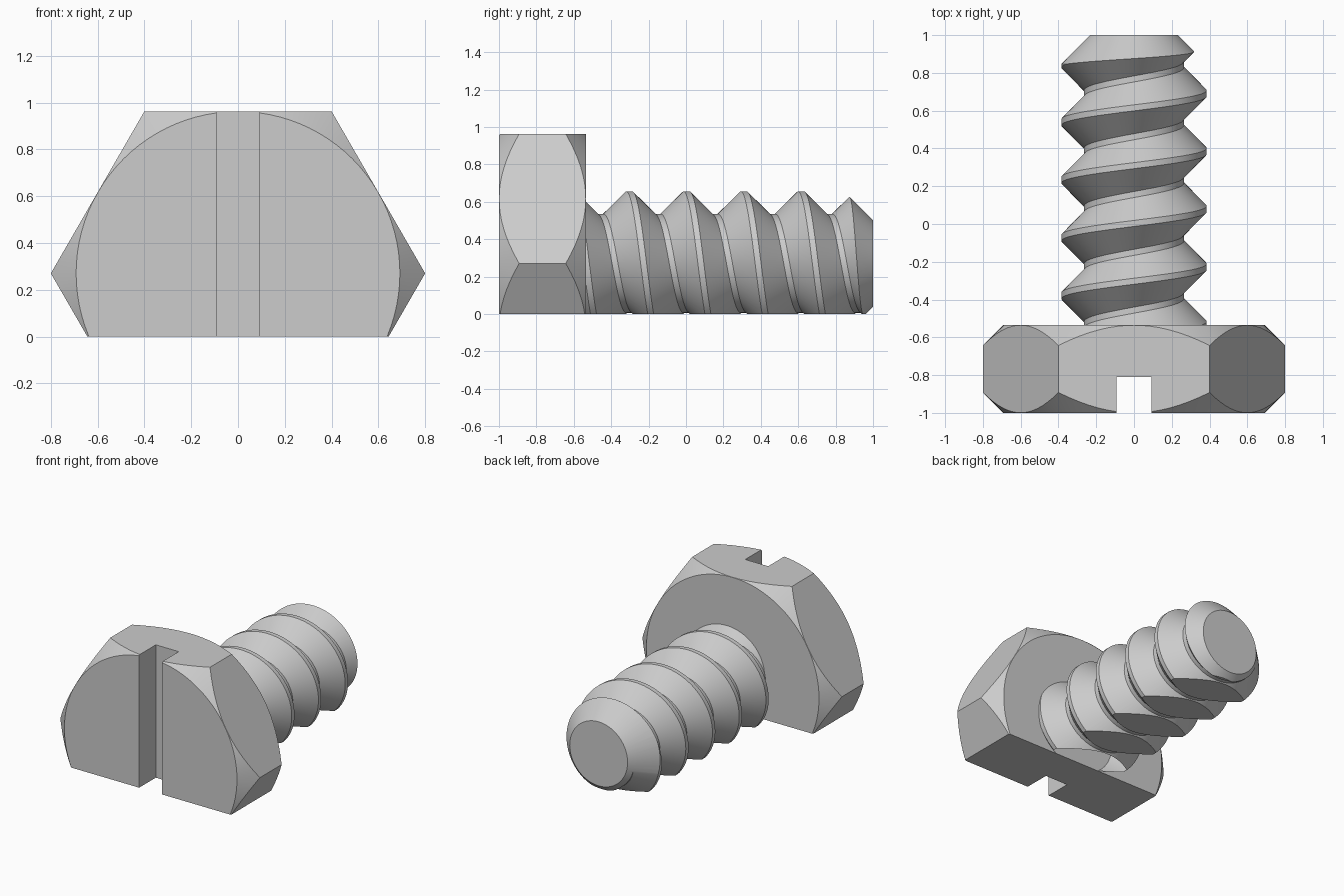
import bpy
import bmesh
from math import sin, cos, pi, radians

AXIS_Z = 0.27                       # height of the bolt axis above the ground
HEAD_START, HEAD_END, TIP = -1.0, -0.535, 1.0
FLAT_R, TIP_R = 0.692, 0.232        # end-face radii of the chamfers
ROOT_R, CREST_R, PITCH = 0.264, 0.385, 0.306
SEGMENTS = 96

old = bpy.data.objects.get("Cube")
if old:
    bpy.data.objects.remove(old, do_unlink=True)

steel = bpy.data.materials.new("grey steel")
steel.use_nodes = True
steel.diffuse_color = (0.604, 0.604, 0.604, 1)
steel.node_tree.nodes["Principled BSDF"].inputs["Base Color"].default_value = steel.diffuse_color


def around(r, angle, y):
    """Point at a radius and angle about the bolt axis."""
    return (r * sin(angle), y, AXIS_Z + r * cos(angle))


def finish(name, bm):
    bmesh.ops.remove_doubles(bm, verts=bm.verts, dist=1e-5)
    bmesh.ops.recalc_face_normals(bm, faces=bm.faces)
    mesh = bpy.data.meshes.new(name)
    bm.to_mesh(mesh)
    bm.free()
    mesh.materials.append(steel)
    obj = bpy.data.objects.new(name, mesh)
    bpy.context.collection.objects.link(obj)
    return obj


def lathe(name, profile, segments=SEGMENTS, start=0.0):
    """Solid of revolution from (radius, y) points that begin and end on the axis."""
    bm = bmesh.new()
    rings = []
    for r, y in profile:
        if r == 0:
            rings.append([bm.verts.new(around(0, 0, y))] * segments)
        else:
            rings.append([bm.verts.new(around(r, start + 2 * pi * i / segments, y))
                          for i in range(segments)])
    for a, b in zip(rings, rings[1:]):
        for i in range(segments):
            j = (i + 1) % segments
            bm.faces.new(list(dict.fromkeys((a[i], a[j], b[j], b[i]))))
    return finish(name, bm)


def box(name, low, high):
    bm = bmesh.new()
    bmesh.ops.create_cube(bm, size=1)
    for v in bm.verts:
        v.co = [(l + h) / 2 + c * (h - l) for c, l, h in zip(v.co, low, high)]
    return finish(name, bm)


def cut(obj, cutter, operation):
    """Apply a boolean and discard the cutter."""
    cutter.hide_render = True
    mod = obj.modifiers.new("cut", 'BOOLEAN')
    mod.operation, mod.solver, mod.object = operation, 'EXACT', cutter
    bpy.ops.object.select_all(action='DESELECT')
    bpy.context.view_layer.objects.active = obj
    obj.select_set(True)
    bpy.ops.object.modifier_apply(modifier=mod.name)
    bpy.data.objects.remove(cutter, do_unlink=True)


def helix(name, first_y, turns):
    """Right-handed screw thread, longer than needed, closed by a cone at each end."""
    half = 0.016
    foot = half + CREST_R - ROOT_R
    section = [(-foot, ROOT_R), (-half, CREST_R), (half, CREST_R), (foot, ROOT_R)]
    n = len(section)
    bm = bmesh.new()
    rows = []
    for k in range(n * turns):
        dy, r = section[k % n]
        rows.append([bm.verts.new(around(r, 2 * pi * i / SEGMENTS,
                                         first_y + dy + PITCH * (k // n + i / SEGMENTS)))
                     for i in range(SEGMENTS)])
    # each row runs on into the row one pitch further along
    rows = [row + [rows[k + n][0]] for k, row in enumerate(rows[:-n])]
    for a, b in zip(rows, rows[1:]):
        for i in range(SEGMENTS):
            bm.faces.new((a[i], a[i + 1], b[i + 1], b[i]))
    bm.verts.ensure_lookup_table()
    loose = [v for v in bm.verts if not v.link_faces]
    bmesh.ops.delete(bm, geom=loose, context='VERTS')
    open_edges = [e for e in bm.edges if e.is_boundary]
    middle = first_y + PITCH * turns / 2
    poles = {s: bm.verts.new(around(0, 0, middle + s * PITCH * turns)) for s in (-1, 1)}
    for e in open_edges:
        side = 1 if e.verts[0].co.y > middle else -1
        bm.faces.new((e.verts[0], e.verts[1], poles[side]))
    return finish(name, bm)


def trim_ground(obj):
    cut(obj, box("ground_trim", (-2, -2, 0), (2, 2, 3)), 'INTERSECT')


# Hexagonal head, chamfered on both ends, with a slot across the front
head = lathe("hex_head", [(0, -1.2), (0.8, -1.2), (0.8, -0.3), (0, -0.3)], 6, pi / 6)
rise = 0.2
cut(head, lathe("head_chamfer", [(0, HEAD_START), (FLAT_R, HEAD_START),
                                 (FLAT_R + rise, HEAD_START + rise),
                                 (FLAT_R + rise, HEAD_END - rise),
                                 (FLAT_R, HEAD_END), (0, HEAD_END)]), 'INTERSECT')
cut(head, box("slot_cutter", (-0.092, -1.5, -1), (0.092, -0.81, 2)), 'DIFFERENCE')
trim_ground(head)

# Threaded shank with a chamfered tip
shank = helix("threaded_shank", 0.003 - 5 * PITCH, 12)
cut(shank, lathe("tip_chamfer", [(0, HEAD_END - 0.05), (0.5, HEAD_END - 0.05),
                                 (0.5, TIP - 0.5 + TIP_R), (TIP_R, TIP), (0, TIP)]), 'INTERSECT')
trim_ground(shank)

# Smooth curved surfaces, keep hard edges
for part in (head, shank):
    bpy.ops.object.select_all(action='DESELECT')
    part.select_set(True)
    bpy.context.view_layer.objects.active = part
    bpy.ops.object.shade_smooth_by_angle(angle=radians(25))
